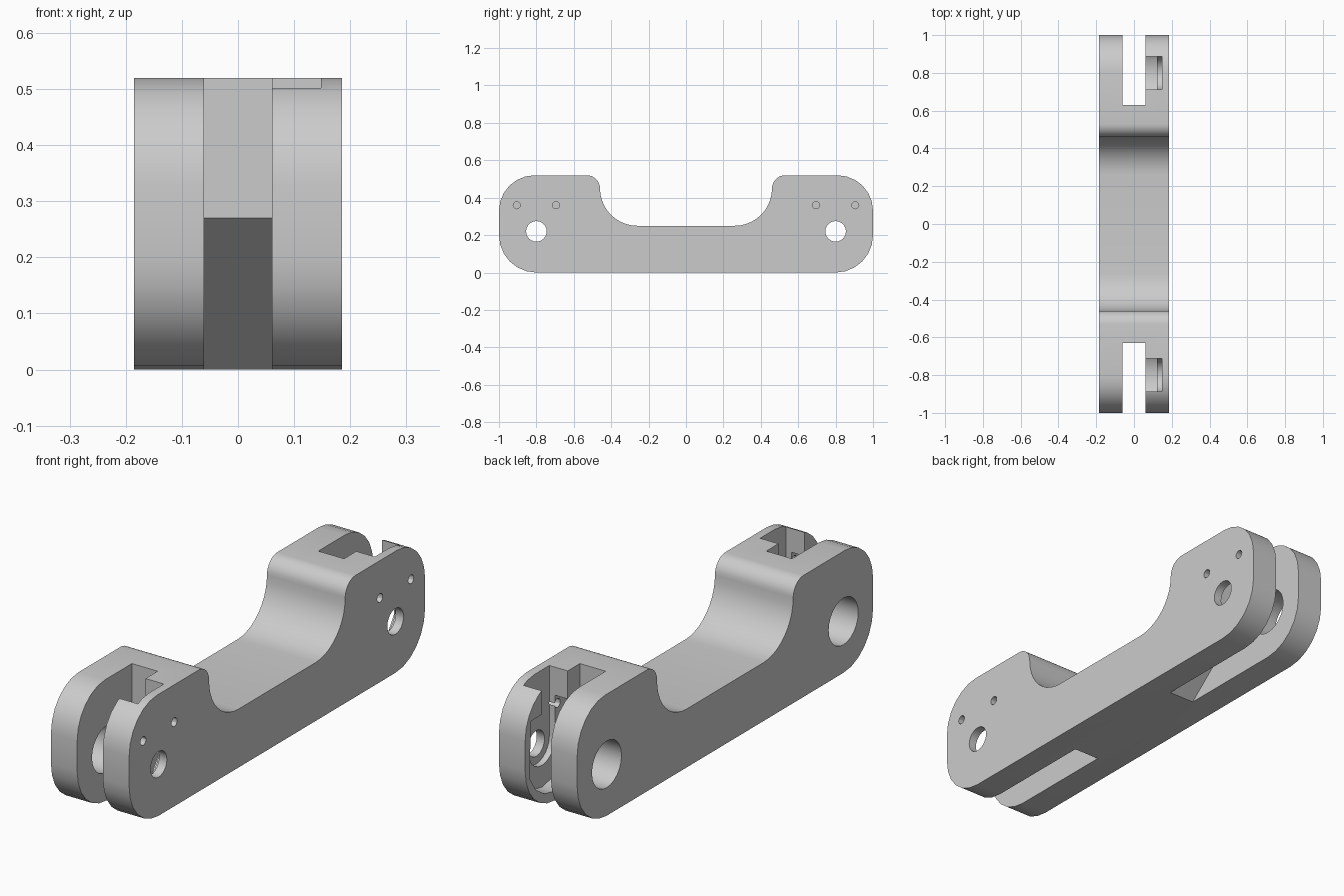
import bpy, bmesh, math

old = bpy.data.objects.get("Cube")
if old:
    bpy.data.objects.remove(old, do_unlink=True)

grey = bpy.data.materials.new("light_grey")
grey.use_nodes = True
colour = (0.6, 0.6, 0.6, 1)
grey.diffuse_color = colour
grey.node_tree.nodes["Principled BSDF"].inputs["Base Color"].default_value = colour


def arc(cy, cz, r, start, end, steps):
    """Points along an arc in the side plane, angles in degrees."""
    pts = []
    for i in range(steps + 1):
        a = math.radians(start + (end - start) * i / steps)
        pts.append((cy + r * math.cos(a), cz + r * math.sin(a)))
    return pts


def prism(name, pts, x0, x1):
    """Side-plane profile extruded across the width."""
    bm = bmesh.new()
    face = bm.faces.new([bm.verts.new((x0, y, z)) for y, z in pts])
    new = bmesh.ops.extrude_face_region(bm, geom=[face])["geom"]
    verts = [v for v in new if isinstance(v, bmesh.types.BMVert)]
    bmesh.ops.translate(bm, verts=verts, vec=(x1 - x0, 0, 0))
    bmesh.ops.recalc_face_normals(bm, faces=bm.faces[:])
    mesh = bpy.data.meshes.new(name)
    bm.to_mesh(mesh)
    bm.free()
    mesh.materials.append(grey)
    obj = bpy.data.objects.new(name, mesh)
    bpy.context.collection.objects.link(obj)
    return obj


def select(obj):
    bpy.ops.object.select_all(action='DESELECT')
    obj.select_set(True)
    bpy.context.view_layer.objects.active = obj


def cut(body, name, pts, x0, x1):
    cutter = prism(name, pts, x0, x1)
    cutter.hide_render = True
    mod = body.modifiers.new(name, 'BOOLEAN')
    mod.operation = 'DIFFERENCE'
    mod.solver = 'EXACT'
    mod.object = cutter
    select(body)
    bpy.ops.object.modifier_apply(modifier=name)
    bpy.data.objects.remove(cutter, do_unlink=True)


# Link body: raised rounded ends joined by a low bar
half = (arc(0.8, 0.2, 0.2, -90, 0, 6)
        + arc(0.81, 0.33, 0.19, 0, 90, 6)
        + arc(0.53, 0.45, 0.07, 90, 180, 8)
        + arc(0.26, 0.45, 0.2, 0, -90, 10))
outline = half + [(-y, z) for y, z in reversed(half)]
body = prism("link_body", outline, -0.185, 0.185)

for side in (1, -1):
    c = 0.8 * side

    def mirrored(pts):
        return [(y * side, z) for y, z in pts]

    # Fork slot with a sloping lower end
    cut(body, "fork_slot", mirrored([(0.63, 0.27), (0.63, 0.7), (1.1, 0.7),
                                     (1.1, -0.1), (0.1915, -0.1)]), -0.061, 0.061)
    # Wide shallow recess inside the left arm
    cut(body, "wide_recess", [(c + 0.165, 0.4), (c - 0.165, 0.4)]
        + arc(c, 0.22, 0.18, 202.5, 337.5, 6), 0.05, 0.122)
    # Narrow deeper channel, open at the top
    cut(body, "deep_channel", [(c + 0.0875, 0.7), (c - 0.0875, 0.7)]
        + arc(c, 0.22, 0.0875, 180, 360, 12), 0.05, 0.148)
    # Pivot and screw holes
    cut(body, "pivot_hole", arc(c, 0.22, 0.055, 0, 345, 23), 0.1, 0.3)
    for dy in (-0.105, 0.105):
        cut(body, "screw_hole", arc(c + dy, 0.36, 0.019, 0, 330, 11), 0.1, 0.3)
    cut(body, "bearing_hole", arc(c, 0.22, 0.1, 0, 345, 23), -0.3, -0.03)

select(body)
bpy.ops.object.shade_smooth_by_angle(angle=math.radians(30))
